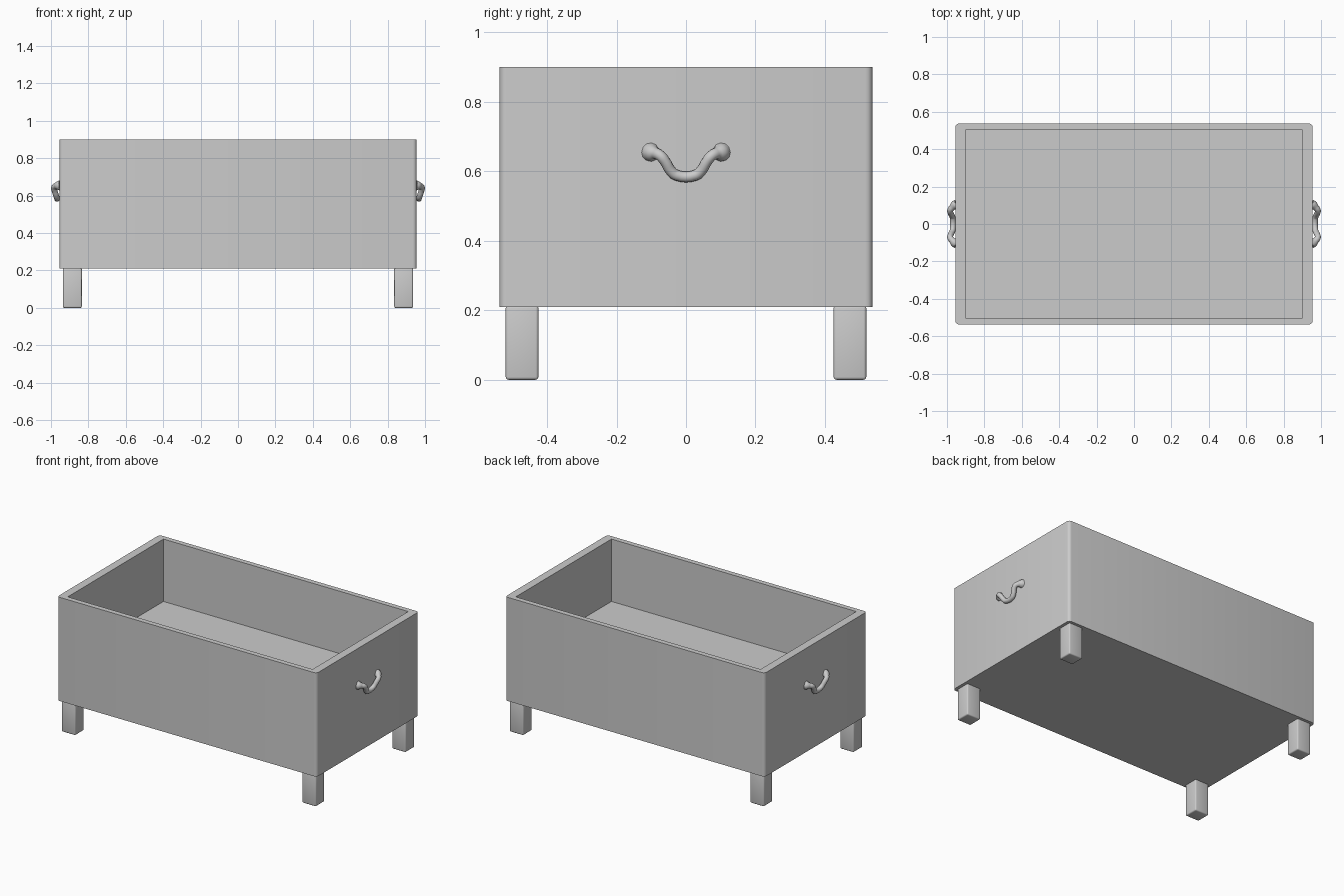
import bpy, bmesh, math
from mathutils import Vector

if "Cube" in bpy.data.objects:
    bpy.data.objects.remove(bpy.data.objects["Cube"])


def box(name, lo, hi, bevel=0.0, segments=3, vertical_only=False):
    """Axis-aligned box between two corners, with optional rounded edges."""
    lo, hi = Vector(lo), Vector(hi)
    bm = bmesh.new()
    bmesh.ops.create_cube(bm, size=1)
    for v in bm.verts:
        v.co = [(lo[i] + hi[i]) / 2 + v.co[i] * (hi[i] - lo[i]) for i in range(3)]
    if bevel:
        edges = [e for e in bm.edges if not vertical_only
                 or abs(e.verts[0].co.z - e.verts[1].co.z) > 1e-4]
        bmesh.ops.bevel(bm, geom=edges, offset=bevel, segments=segments,
                        profile=0.5, affect='EDGES')
    mesh = bpy.data.meshes.new(name)
    bm.to_mesh(mesh)
    bm.free()
    ob = bpy.data.objects.new(name, mesh)
    bpy.context.collection.objects.link(ob)
    return ob


def smooth(ob, angle=35):
    bpy.ops.object.select_all(action='DESELECT')
    ob.select_set(True)
    bpy.context.view_layer.objects.active = ob
    bpy.ops.object.shade_smooth_by_angle(angle=math.radians(angle))


# Open-topped tub: rounded outer corners, square cavity, thick floor
tub = box("tub", (-0.955, -0.537, 0.21), (0.955, 0.537, 0.90),
          bevel=0.02, segments=4, vertical_only=True)
cavity = box("cavity_cutter", (-0.901, -0.503, 0.485), (0.901, 0.503, 1.0))
cavity.hide_render = True
cut = tub.modifiers.new("cavity", 'BOOLEAN')
cut.operation = 'DIFFERENCE'
cut.solver = 'EXACT'
cut.object = cavity
bpy.context.view_layer.objects.active = tub
bpy.ops.object.modifier_apply(modifier=cut.name)
bpy.data.objects.remove(cavity)
smooth(tub)

# Four legs with softened edges
for fy, sy in (("front", -1), ("back", 1)):
    for fx, sx in (("left", -1), ("right", 1)):
        xs = sorted((sx * 0.835, sx * 0.936))
        ys = sorted((sy * 0.425, sy * 0.519))
        smooth(box(f"{fy}_{fx}_leg", (xs[0], ys[0], 0.0), (xs[1], ys[1], 0.214),
                   bevel=0.008))

# Drooping handles: half path (x, y, z, tube radius) from wall to middle
HALF = [(0.950, 0.101, 0.655, 0.028),
        (0.960, 0.098, 0.654, 0.025),
        (0.972, 0.088, 0.652, 0.017),
        (0.983, 0.074, 0.645, 0.0155),
        (0.981, 0.059, 0.627, 0.0155),
        (0.973, 0.044, 0.602, 0.0155),
        (0.969, 0.028, 0.589, 0.0155)]
PATH = HALF + [(x, -y, z, r) for x, y, z, r in reversed(HALF)]

for name, side in (("left_handle", -1), ("right_handle", 1)):
    curve = bpy.data.curves.new(name, 'CURVE')
    curve.dimensions = '3D'
    curve.bevel_depth = 1.0
    curve.bevel_resolution = 4
    curve.use_fill_caps = True
    spline = curve.splines.new('BEZIER')
    spline.resolution_u = 4
    spline.bezier_points.add(len(PATH) - 1)
    for p, (x, y, z, r) in zip(spline.bezier_points, PATH):
        p.co = (side * x, y, z)
        p.radius = r
        p.handle_left_type = p.handle_right_type = 'AUTO'
    ob = bpy.data.objects.new(name, curve)
    bpy.context.collection.objects.link(ob)
    bpy.ops.object.select_all(action='DESELECT')
    ob.select_set(True)
    bpy.context.view_layer.objects.active = ob
    bpy.ops.object.convert(target='MESH')
    smooth(bpy.context.view_layer.objects.active, 50)
